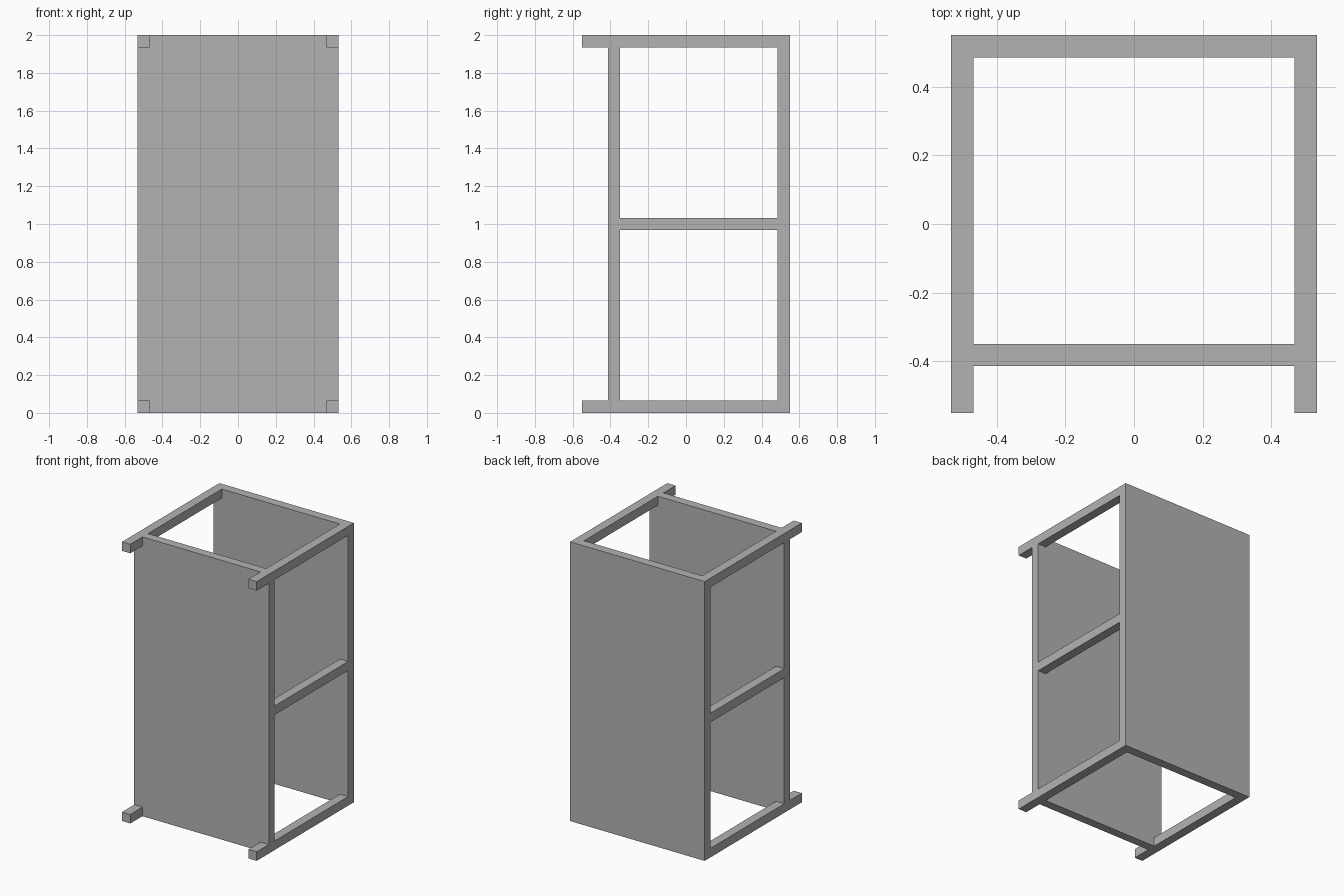
import bpy
import bmesh
from mathutils import Vector

default_cube = bpy.data.objects.get("Cube")
if default_cube:
    bpy.data.objects.remove(default_cube, do_unlink=True)

# One plain grey material
GREY = (0.45, 0.45, 0.45, 1.0)
grey = bpy.data.materials.new("plain grey")
grey.use_nodes = True
grey.diffuse_color = GREY
grey.node_tree.nodes["Principled BSDF"].inputs["Base Color"].default_value = GREY

# Main dimensions
HALF_WIDTH = 0.533
HALF_DEPTH = 0.55
HEIGHT = 2.0
BAR = 0.065
PANEL_FRONT, PANEL_BACK = -0.413, -0.35
REAR_INNER = HALF_DEPTH - BAR


def box(name, low, high):
    """Flat-faced box between two opposite corners."""
    low, high = Vector(low), Vector(high)
    mesh = bpy.data.meshes.new(name)
    bm = bmesh.new()
    bmesh.ops.create_cube(bm, size=1)
    bmesh.ops.scale(bm, vec=high - low, verts=bm.verts)
    bmesh.ops.translate(bm, vec=(low + high) / 2, verts=bm.verts)
    bm.to_mesh(mesh)
    bm.free()
    mesh.materials.append(grey)
    obj = bpy.data.objects.new(name, mesh)
    bpy.context.collection.objects.link(obj)
    return obj


# Full-height front and back panels
box("front_panel", (-HALF_WIDTH, PANEL_FRONT, 0), (HALF_WIDTH, PANEL_BACK, HEIGHT))
box("back_panel", (-HALF_WIDTH, REAR_INNER, 0), (HALF_WIDTH, HALF_DEPTH, HEIGHT))

# Side rails join the panels; top and bottom ones project past the front
levels = {"bottom": 0, "middle": (HEIGHT - BAR) / 2, "top": HEIGHT - BAR}
for side, x in (("left", HALF_WIDTH - BAR), ("right", -HALF_WIDTH)):
    for level, z in levels.items():
        box(f"{level}_rail_{side}", (x, PANEL_BACK, z), (x + BAR, REAR_INNER, z + BAR))
        if level != "middle":
            box(f"{level}_rail_end_{side}",
                (x, -HALF_DEPTH, z), (x + BAR, PANEL_FRONT, z + BAR))
